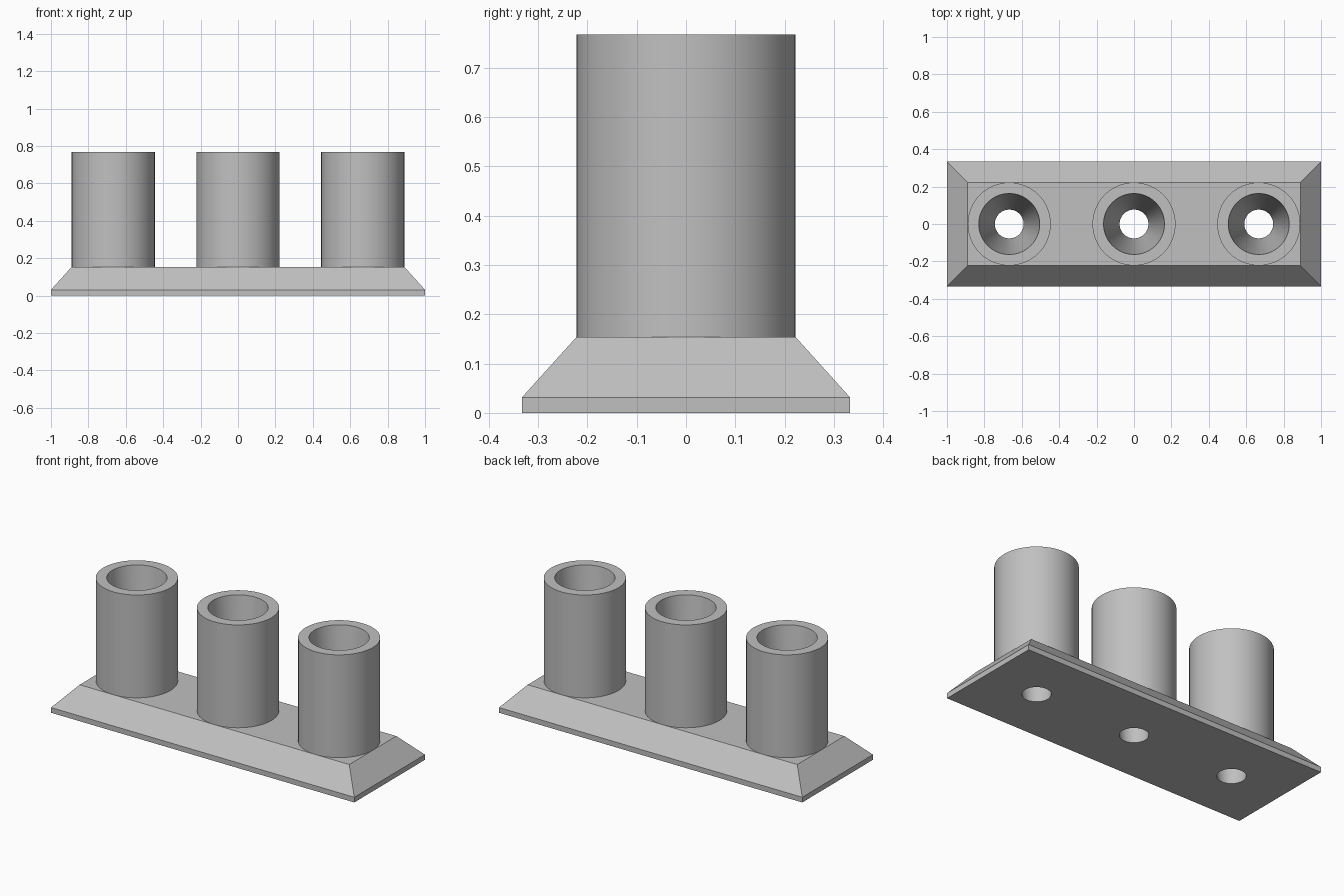
import bpy
import bmesh
import math

SIDES = 64
BASE_TOP = 0.154
TUBE_TOP = 0.767
TUBE_R, MOUTH_R, HOLE_R = 0.222, 0.163, 0.077
SPACING = 0.667

if "Cube" in bpy.data.objects:
    bpy.data.objects.remove(bpy.data.objects["Cube"], do_unlink=True)

grey = bpy.data.materials.new("plain grey")
grey.use_nodes = True
colour = (0.53, 0.53, 0.53, 1)
grey.diffuse_color = colour
grey.node_tree.nodes["Principled BSDF"].inputs["Base Color"].default_value = colour


def add_object(name, bm):
    bmesh.ops.recalc_face_normals(bm, faces=bm.faces)
    mesh = bpy.data.meshes.new(name)
    bm.to_mesh(mesh)
    bm.free()
    mesh.materials.append(grey)
    obj = bpy.data.objects.new(name, mesh)
    bpy.context.collection.objects.link(obj)
    return obj


def select_only(obj):
    bpy.ops.object.select_all(action='DESELECT')
    obj.select_set(True)
    bpy.context.view_layer.objects.active = obj


def cone(bm, x, z0, z1, r0, r1):
    """Capped vertical cone between two heights."""
    made = bmesh.ops.create_cone(bm, cap_ends=True, segments=SIDES,
                                 radius1=r0, radius2=r1, depth=z1 - z0)
    bmesh.ops.translate(bm, verts=made["verts"], vec=(x, 0, (z0 + z1) / 2))


def bore_cutter(x):
    """Tapered bore, carried a little past both ends."""
    extra = 0.05
    slope = (MOUTH_R - HOLE_R) / TUBE_TOP
    bm = bmesh.new()
    cone(bm, x, -extra, TUBE_TOP + extra,
         HOLE_R - slope * extra, MOUTH_R + slope * extra)
    cutter = add_object("bore_cutter", bm)
    cutter.hide_render = True
    return cutter


def cut(obj, cutter):
    mod = obj.modifiers.new("bore", 'BOOLEAN')
    mod.operation = 'DIFFERENCE'
    mod.solver = 'EXACT'
    mod.object = cutter
    select_only(obj)
    bpy.ops.object.modifier_apply(modifier=mod.name)


# Base plate: short upright rim below sloping sides
bm = bmesh.new()
loops = []
for hx, hy, z in ((1, 0.333, 0), (1, 0.333, 0.031), (0.889, 0.222, BASE_TOP)):
    loops.append([bm.verts.new((sx * hx, sy * hy, z))
                  for sx, sy in ((-1, -1), (1, -1), (1, 1), (-1, 1))])
for low, high in zip(loops, loops[1:]):
    for i in range(4):
        j = (i + 1) % 4
        bm.faces.new((low[i], low[j], high[j], high[i]))
bm.faces.new(loops[0])
bm.faces.new(loops[-1])
base = add_object("base_plate", bm)

# Three upright tubes, bored through together with the plate
for side, name in ((-1, "right_tube"), (0, "middle_tube"), (1, "left_tube")):
    x = side * SPACING
    bm = bmesh.new()
    cone(bm, x, BASE_TOP, TUBE_TOP, TUBE_R, TUBE_R)
    tube = add_object(name, bm)
    cutter = bore_cutter(x)
    cut(tube, cutter)
    cut(base, cutter)
    bpy.data.objects.remove(cutter, do_unlink=True)
    select_only(tube)
    bpy.ops.object.shade_smooth_by_angle(angle=math.radians(30))

select_only(base)
bpy.ops.object.shade_smooth_by_angle(angle=math.radians(30))
